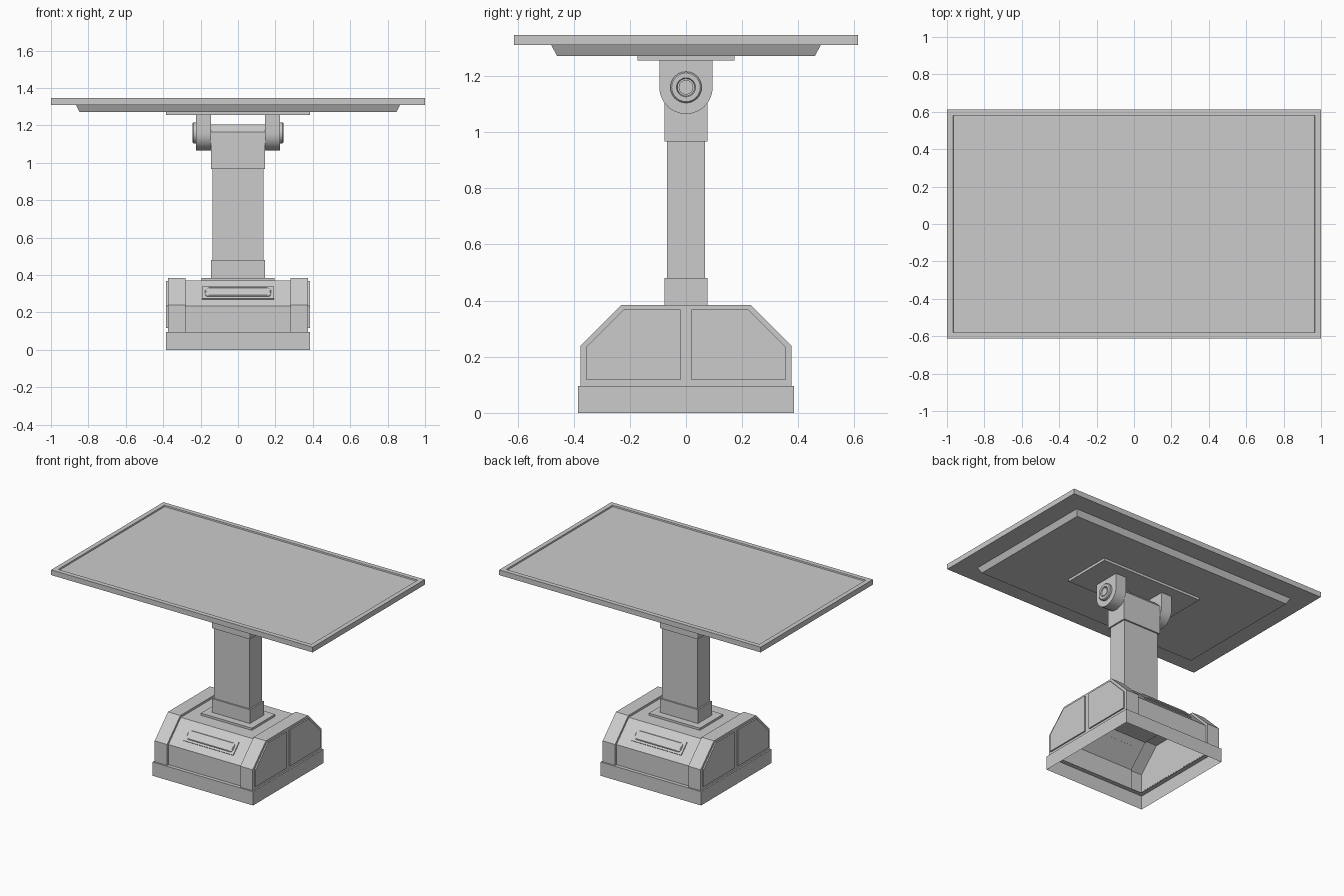
import bpy, bmesh, math
from mathutils import Matrix

if "Cube" in bpy.data.objects:
    bpy.data.objects.remove(bpy.data.objects["Cube"])


def finish(name, bm, smooth=False):
    bmesh.ops.remove_doubles(bm, verts=bm.verts, dist=1e-5)
    bmesh.ops.recalc_face_normals(bm, faces=bm.faces)
    me = bpy.data.meshes.new(name)
    bm.to_mesh(me)
    bm.free()
    ob = bpy.data.objects.new(name, me)
    bpy.context.collection.objects.link(ob)
    if smooth:
        bpy.ops.object.select_all(action='DESELECT')
        ob.select_set(True)
        bpy.context.view_layer.objects.active = ob
        bpy.ops.object.shade_smooth_by_angle(angle=math.radians(35))
    return ob


def loft(bm, rings, closed=True, cap0=True, cap1=True):
    vs = [[bm.verts.new(p) for p in r] for r in rings]
    n = len(vs[0])
    for a, b in zip(vs, vs[1:]):
        for i in range(n if closed else n - 1):
            j = (i + 1) % n
            bm.faces.new((a[i], a[j], b[j], b[i]))
    if cap0:
        bm.faces.new(vs[0])
    if cap1:
        bm.faces.new(vs[-1])


def rect(x, y, z):
    return [(-x, -y, z), (x, -y, z), (x, y, z), (-x, y, z)]


def box(name, x, y, z0, z1):
    bm = bmesh.new()
    loft(bm, [rect(x, y, z0), rect(x, y, z1)])
    return finish(name, bm)


def prism(name, pts, x0, x1, smooth=False):
    bm = bmesh.new()
    loft(bm, [[(x, y, z) for y, z in pts] for x in (x0, x1)])
    return finish(name, bm, smooth)


def rounded(w, h, r, n=4):
    pts = []
    for k, (sx, sy) in enumerate([(1, 1), (-1, 1), (-1, -1), (1, -1)]):
        for i in range(n + 1):
            a = math.pi / 2 * (k + i / n)
            pts.append((sx * (w - r) + r * math.cos(a), sy * (h - r) + r * math.sin(a)))
    return pts


# plinth: open-bottomed skirt with a ledge on top
bm = bmesh.new()
loft(bm, [rect(.385, .385, 0), rect(.385, .385, .095), rect(.355, .355, .095)], cap0=False, cap1=False)
finish("plinth", bm)


# base housing: open-bottomed shell, recessed between two cheeks
def hood(d):
    h = [(.375 - d, .095), (.375 - d, .24 - d * .4), (.23 - d * .4, .385 - d)]
    return h + [(-y, z) for y, z in reversed(h)]


bm = bmesh.new()
stations = [(-.375, 0), (-.28, 0), (-.28, .015), (.28, .015), (.28, 0), (.375, 0)]
loft(bm, [[(x, y, z) for y, z in hood(d)] for x, d in stations], closed=False)
bm.faces.ensure_lookup_table()
bottoms = [f for f in bm.faces if all(abs(v.co.z - .095) < 1e-5 for v in f.verts)]
bmesh.ops.delete(bm, geom=bottoms, context='FACES')
finish("base_housing", bm)

# raised side panels, two on each side
for sx, sn in ((-1, "left"), (1, "right")):
    for sy, fn in ((-1, "front"), (1, "back")):
        outline = [(.02, .117), (.355, .117), (.355, .235), (.223, .368), (.02, .368)]
        prism(f"side_panel_{sn}_{fn}", [(sy * y, z) for y, z in outline], sx * .374, sx * .384)

# handles on the front and back slopes
for turn, side in ((0, "front"), (math.pi, "back")):
    place = (Matrix.Rotation(turn, 4, 'Z') @ Matrix.Translation((0, -.2915, .302))
             @ Matrix.Rotation(math.radians(45), 4, 'X'))
    bm = bmesh.new()
    o = [(-.192, -.045), (.192, -.045), (.192, .045), (-.192, .045)]
    loft(bm, [[(x, y, z) for x, y in o] for z in (-.002, .007)])
    bm.transform(place)
    finish(f"handle_plate_{side}", bm)
    bm = bmesh.new()
    loft(bm, [[(x, y, z) for x, y in rounded(w, h, .016)]
              for w, h, z in ((.176, .031, .006), (.176, .031, .012), (.172, .027, .015))])
    bm.transform(place)
    finish(f"handle_bar_{side}", bm)

# column
box("column_plate", .195, .127, .368, .385)
box("column_foot", .145, .077, .385, .48)
box("column", .135, .067, .48, .967)
prism("column_head", [(-.077, .967), (.077, .967), (.077, 1.165), (.037, 1.205),
                      (-.037, 1.205), (-.077, 1.165)], -.145, .145)

# hinge brackets with stepped pivot caps
arc = [(.095 * math.cos(a), 1.16 + .095 * math.sin(a))
       for a in (math.pi + math.pi * i / 16 for i in range(17))]
cap = [(.056, .22), (.056, .238), (.051, .243), (.034, .243), (.031, .234),
       (.026, .234), (.026, .24), (.021, .24)]
for s, n in ((-1, "left"), (1, "right")):
    prism(f"hinge_bracket_{n}", arc + [(.095, 1.258), (-.095, 1.258)], s * .145, s * .225, True)
    bm = bmesh.new()
    loft(bm, [[(s * x, r * math.cos(math.tau * i / 24), 1.16 + r * math.sin(math.tau * i / 24))
               for i in range(24)] for r, x in cap])
    finish(f"pivot_cap_{n}", bm, True)

# table top: mounting plate, tapered underside, rimmed slab
box("mounting_plate", .385, .172, 1.255, 1.273)
bm = bmesh.new()
loft(bm, [rect(.847, .46, 1.272), rect(.867, .48, 1.311)])
finish("top_underside", bm)
bm = bmesh.new()
loft(bm, [rect(1, .613, 1.31), rect(1, .613, 1.346), rect(.968, .581, 1.346), rect(.966, .579, 1.337)])
finish("table_top", bm)
